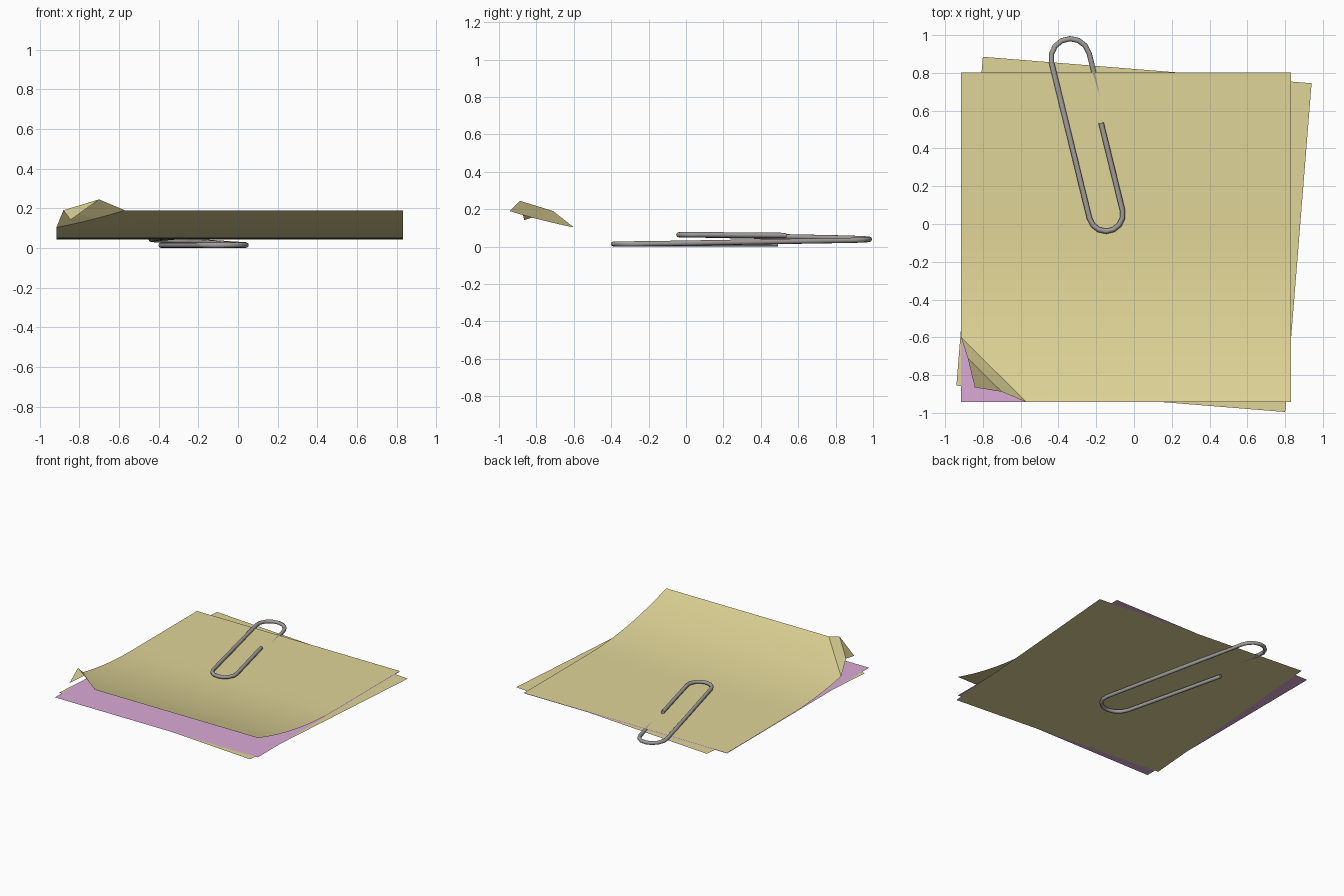
import bpy, bmesh, math
from mathutils import Vector

if "Cube" in bpy.data.objects:
    bpy.data.objects.remove(bpy.data.objects["Cube"])


def material(name, rgb):
    m = bpy.data.materials.new(name)
    m.diffuse_color = (*rgb, 1)
    m.use_nodes = True
    m.node_tree.nodes["Principled BSDF"].inputs["Base Color"].default_value = m.diffuse_color
    return m


YELLOW = material("pale yellow paper", (0.74, 0.66, 0.31))
PINK = material("pink paper", (0.70, 0.40, 0.67))
STEEL = material("grey steel", (0.36, 0.34, 0.33))

SIDE = 1.746


def finish(bm, name, mat):
    me = bpy.data.meshes.new(name)
    bm.to_mesh(me)
    bm.free()
    ob = bpy.data.objects.new(name, me)
    bpy.context.collection.objects.link(ob)
    me.materials.append(mat)
    return ob


def flat_sheet(name, mat, x, y, z, degrees):
    bm = bmesh.new()
    bmesh.ops.create_grid(bm, x_segments=1, y_segments=1, size=SIDE / 2)
    ob = finish(bm, name, mat)
    ob.location = (x, y, z)
    ob.rotation_euler.z = math.radians(degrees)


# Lower two sheets
flat_sheet("bottom_sheet", YELLOW, 0, -0.055, 0.036, -4.6)
flat_sheet("middle_sheet", PINK, -0.0425, -0.07, 0.039, 0)

# Top sheet: front half curls upward
bm = bmesh.new()
bmesh.ops.create_grid(bm, x_segments=2, y_segments=24, size=SIDE / 2)
for v in bm.verts:
    v.co += Vector((-0.0425, -0.07, 0))

# Cut away the front left corner along the crease
a, b = Vector((-0.9155, -0.6, 0)), Vector((-0.57, -0.943, 0))
across = Vector((b.y - a.y, a.x - b.x, 0))
bmesh.ops.bisect_plane(bm, geom=bm.verts[:] + bm.edges[:] + bm.faces[:],
                       plane_co=a, plane_no=across, clear_outer=True)
crease = [v for v in bm.verts if abs((v.co - a).dot(across.normalized())) < 1e-4]
crease.sort(key=lambda v: -v.co.x)
for v in bm.verts:
    v.co.z = 0.044 + 0.146 * (max(0, -v.co.y) / 0.943) ** 2
for f in bm.faces:
    f.smooth = True

# Folded corner: a rising strip and a tip turned back down
p = bm.verts.new((-0.88, -0.71, 0.19))
q = bm.verts.new((-0.70, -0.888, 0.245))
tip = bm.verts.new((-0.843, -0.865, 0.142))
strip = bm.faces.new(crease + [p, q])
bm.faces.new((q, p, tip))
bmesh.ops.triangulate(bm, faces=[strip])
finish(bm, "top_sheet", YELLOW)


# Paper clip path, in a tilted frame: a across, b along the clip
ACROSS, ALONG = Vector((0.972, 0.236, 0)), Vector((-0.236, 0.972, 0))
path = []


def add(a, b, z):
    path.append(ACROSS * a + ALONG * b + Vector((0, 0, z)))


def bend(ca, cb, r, start, end, z0, z1, n=7):
    for i in range(n + 1):
        t = i / n
        w = math.radians(start + (end - start) * t)
        add(ca + r * math.cos(w), cb + r * math.sin(w), z0 + (z1 - z0) * t)


add(-0.043, 0.56, 0.060)                                  # free end on top
bend(-0.132, 0.085, 0.09, 0, -180, 0.064, 0.063)          # inner bend
bend(-0.12, 0.933, 0.1025, 180, 0, 0.046, 0.034)          # bend past the edge
bend(-0.139, -0.239, 0.122, 0, -180, 0.015, 0.014)        # outer bend below
add(-0.261, 0.567, 0.014)                                 # free end below

cu = bpy.data.curves.new("paper_clip", 'CURVE')
cu.dimensions = '3D'
cu.bevel_depth = 0.014
cu.bevel_resolution = 2
cu.use_fill_caps = True
sp = cu.splines.new('POLY')
sp.points.add(len(path) - 1)
for pt, co in zip(sp.points, path):
    pt.co = (*co, 1)
clip = bpy.data.objects.new("paper_clip", cu)
bpy.context.collection.objects.link(clip)
cu.materials.append(STEEL)
bpy.context.view_layer.objects.active = clip
clip.select_set(True)
bpy.ops.object.convert(target='MESH')
bpy.ops.object.shade_smooth_by_angle(angle=math.radians(50))
